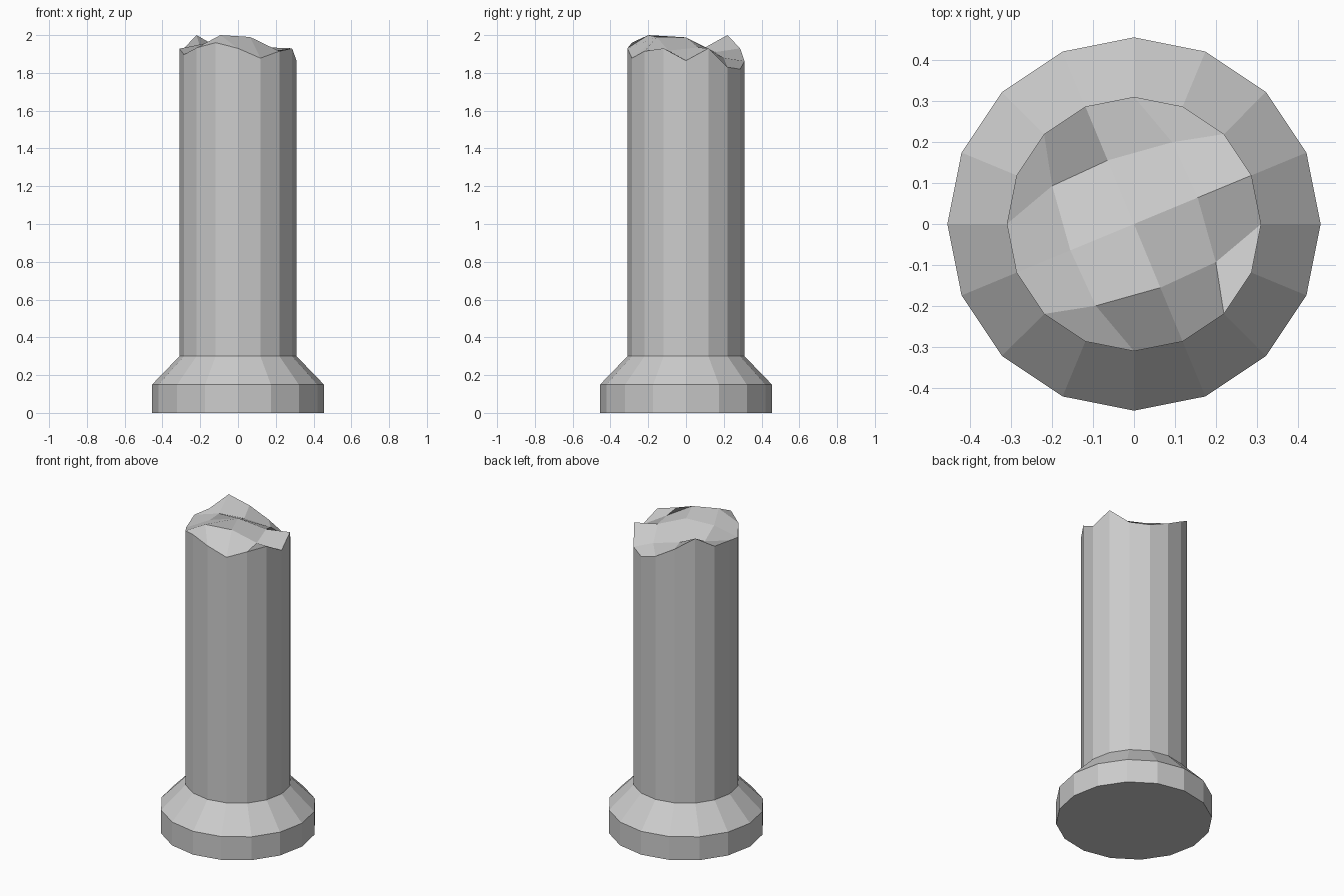
import bpy, bmesh
from math import sin, cos, radians

if "Cube" in bpy.data.objects:
    bpy.data.objects.remove(bpy.data.objects["Cube"])

SIDES = 16


def polar(r, deg, z):
    return (r * cos(radians(deg)), r * sin(radians(deg)), z)


bm = bmesh.new()

# Footing and shaft: rings of 16, the last one with uneven broken heights
rim = [1.865, 1.93, 1.83, 1.82, 1.862, 1.93, 2.0, 1.93,
       1.928, 1.897, 1.933, 1.96, 1.93, 1.878, 1.915, 1.93]
profile = [(0.455, [0.0] * SIDES), (0.455, [0.15] * SIDES),
           (0.31, [0.30] * SIDES), (0.31, rim)]
rings = [[bm.verts.new(polar(r, i * 360 / SIDES, zs[i])) for i in range(SIDES)]
         for r, zs in profile]
for low, high in zip(rings, rings[1:]):
    for i in range(SIDES):
        j = (i + 1) % SIDES
        bm.faces.new((low[i], low[j], high[j], high[i]))
bm.faces.new(rings[0][::-1])

# Broken top: 4 x 4 patch of quads filling the rim
top = rings[-1]
centre = bm.verts.new((0, 0, 1.988))
mid_z = [1.935, 1.91, 1.96, 1.99]
corner_z = [1.88, 1.93, 2.0, 1.918]
mids = [bm.verts.new(polar(0.168, 22.5 + 90 * k, mid_z[k])) for k in range(4)]
corners = [bm.verts.new(polar(0.22, 65 + 90 * k, corner_z[k])) for k in range(4)]
for k in range(4):
    n = (k + 1) % 4
    r = [top[(4 * k + 1 + s) % SIDES] for s in range(5)]
    bm.faces.new((centre, mids[k], corners[k], mids[n]))
    bm.faces.new((mids[k], r[0], r[1], corners[k]))
    bm.faces.new((corners[k], r[1], r[2], r[3]))
    bm.faces.new((mids[n], corners[k], r[3], r[4]))

bmesh.ops.recalc_face_normals(bm, faces=bm.faces)
mesh = bpy.data.meshes.new("broken_column")
bm.to_mesh(mesh)
bm.free()
bpy.context.collection.objects.link(bpy.data.objects.new("broken_column", mesh))
